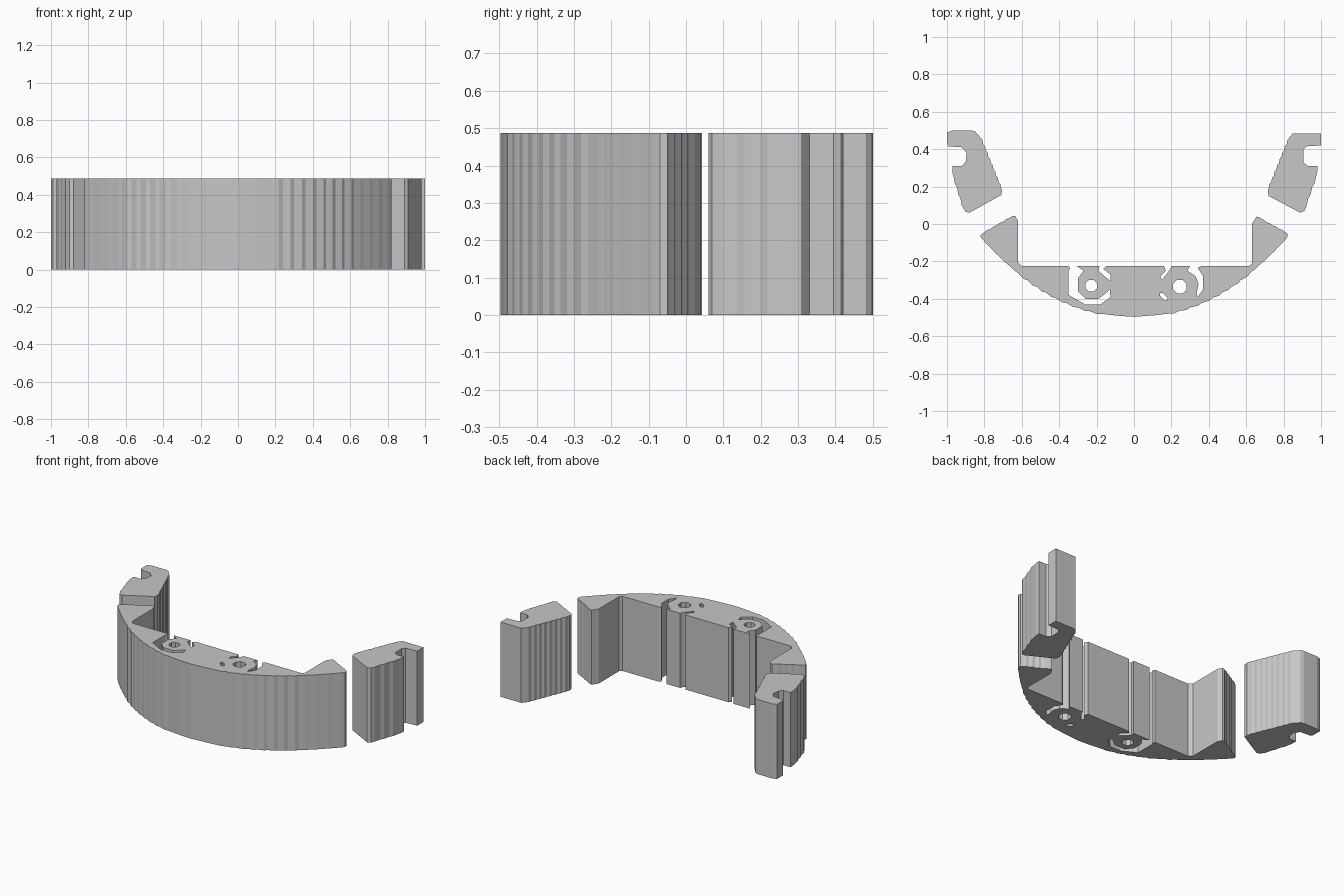
import bpy
import bmesh
import math
from mathutils import Vector

HEIGHT = 0.487
WALL = -0.225

if "Cube" in bpy.data.objects:
    bpy.data.objects.remove(bpy.data.objects["Cube"], do_unlink=True)

grey = bpy.data.materials.new("plain grey")
grey.use_nodes = True
grey.diffuse_color = (0.57, 0.57, 0.57, 1)
grey.node_tree.nodes["Principled BSDF"].inputs["Base Color"].default_value = grey.diffuse_color


def ribbed(start, end, count, depth=0.005):
    """Points of a finely stepped edge, without its end point."""
    a, b = Vector(start), Vector(end)
    side = (b - a).normalized()
    normal = Vector((side.y, -side.x)) * depth
    points = []
    for i in range(count):
        points.append(a.lerp(b, i / count))
        points.append(a.lerp(b, (i + 0.65) / count) + normal)
    return points


def ring(x, y, radius, sides=8):
    """Closed outline of a small bore."""
    turn = 2 * math.pi / sides
    return [(x + radius * math.cos((i + 0.5) * turn),
             y + radius * math.sin((i + 0.5) * turn)) for i in range(sides)]


def extruded_part(name, outline, holes=()):
    """Upright prism with optional through holes."""
    curve = bpy.data.curves.new(name + " profile", "CURVE")
    curve.dimensions = "2D"
    curve.fill_mode = "BOTH"
    curve.extrude = HEIGHT / 2
    for loop in (outline, *holes):
        spline = curve.splines.new("POLY")
        spline.points.add(len(loop) - 1)
        for point, (x, y) in zip(spline.points, loop):
            point.co = (x, y, 0, 1)
        spline.use_cyclic_u = True
    helper = bpy.data.objects.new(name + " helper", curve)
    bpy.context.collection.objects.link(helper)
    graph = bpy.context.evaluated_depsgraph_get()
    mesh = bpy.data.meshes.new_from_object(helper.evaluated_get(graph))
    bpy.data.objects.remove(helper, do_unlink=True)

    # Weld the caps to the walls and rest the part on the ground
    bm = bmesh.new()
    bm.from_mesh(mesh)
    bmesh.ops.remove_doubles(bm, verts=bm.verts, dist=0.0005)
    bmesh.ops.translate(bm, verts=bm.verts, vec=(0, 0, HEIGHT / 2))
    bmesh.ops.recalc_face_normals(bm, faces=bm.faces)
    for face in bm.faces:
        face.smooth = False
        face.material_index = 0
    bm.to_mesh(mesh)
    bm.free()
    mesh.materials.clear()
    mesh.materials.append(grey)
    mesh.name = name
    part = bpy.data.objects.new(name, mesh)
    bpy.context.collection.objects.link(part)


# Bowed front edge: flat in the middle, stepped on the curve, smoother at the tips
def bow(x):
    return (x, -0.495 + 0.425 * (abs(x) / 0.82) ** 2.15)


stations = [0.02, 0.17, 0.24, 0.30, 0.36, 0.42, 0.47, 0.52, 0.57, 0.62, 0.67, 0.72, 0.77, 0.82]
xs = [-x for x in reversed(stations)] + stations
front = []
for x0, x1 in zip(xs, xs[1:]):
    stepped = 0.15 < abs(x0 + x1) / 2 < 0.62
    front += ribbed(bow(x0), bow(x1), 1, 0.007 if stepped else 0.002)
front.append(bow(xs[-1]))

# Wings at each end of the bow
right_wing = [(0.82, -0.05)] + ribbed((0.81, -0.045), (0.68, 0.025), 4, 0.004)
right_wing += [(0.67, 0.035), (0.655, 0.04), (0.64, 0.015),
               (0.63, 0), (0.63, -0.21), (0.615, WALL)]
left_wing = [(-0.60, WALL), (-0.62, -0.205), (-0.62, 0.015), (-0.635, 0.043), (-0.65, 0.043)]
left_wing += ribbed((-0.66, 0.035), (-0.80, -0.045), 4, 0.004) + [(-0.82, -0.06)]

# Clearance slots cut into the back wall, from right to left
right_slot = [(0.36, WALL), (0.34, -0.235), (0.37, -0.28), (0.37, -0.35),
              (0.34, -0.39), (0.335, -0.37), (0.345, -0.32), (0.33, -0.28),
              (0.285, -0.25), (0.30, WALL)]
slanted_slot = [(0.20, WALL), (0.195, -0.24), (0.15, -0.30), (0.14, -0.28),
                (0.17, -0.25), (0.16, WALL)]
short_slot = [(-0.15, WALL), (-0.165, -0.24), (-0.125, -0.27), (-0.125, -0.305),
              (-0.15, -0.285), (-0.19, -0.25), (-0.185, WALL)]
hook_slot = [(-0.305, WALL), (-0.27, -0.25), (-0.30, -0.29), (-0.30, -0.36),
             (-0.26, -0.40), (-0.19, -0.40), (-0.15, -0.37), (-0.13, -0.35),
             (-0.125, -0.39), (-0.18, -0.43), (-0.26, -0.43), (-0.35, -0.38),
             (-0.35, -0.25), (-0.34, -0.235), (-0.35, WALL)]

# A small slanted slot sits beside the right bore
oblong = [(0.14, -0.37), (0.155, -0.37), (0.18, -0.395), (0.18, -0.41), (0.165, -0.41), (0.14, -0.385)]

extruded_part(
    "curved_body",
    front + right_wing + right_slot + slanted_slot + short_slot + hook_slot + left_wing,
    holes=[ring(-0.228, -0.33, 0.034), ring(0.245, -0.335, 0.039), oblong])

# Separate notched end pieces
right_clip = [(0.85, 0.485), (1, 0.485), (1, 0.42), (0.92, 0.415), (0.905, 0.395),
              (0.905, 0.33), (0.93, 0.31), (0.98, 0.31), (0.98, 0.28)]
right_clip += ribbed((0.975, 0.26), (0.91, 0.075), 3, -0.005)
right_clip += [(0.91, 0.07), (0.89, 0.06), (0.72, 0.15), (0.715, 0.18)]
right_clip += ribbed((0.72, 0.19), (0.83, 0.46), 8, -0.005)
extruded_part("right_end_clip", right_clip)

left_clip = [(-0.85, 0.495), (-0.87, 0.50), (-0.97, 0.50), (-1, 0.49), (-1, 0.43),
             (-0.99, 0.415), (-0.92, 0.41), (-0.895, 0.38), (-0.90, 0.33),
             (-0.92, 0.31), (-0.97, 0.31), (-0.97, 0.27)]
left_clip += ribbed((-0.965, 0.255), (-0.91, 0.08), 3)
left_clip += [(-0.90, 0.065), (-0.88, 0.06), (-0.71, 0.155), (-0.705, 0.18)]
left_clip += ribbed((-0.71, 0.19), (-0.82, 0.46), 8)
extruded_part("left_end_clip", left_clip)
